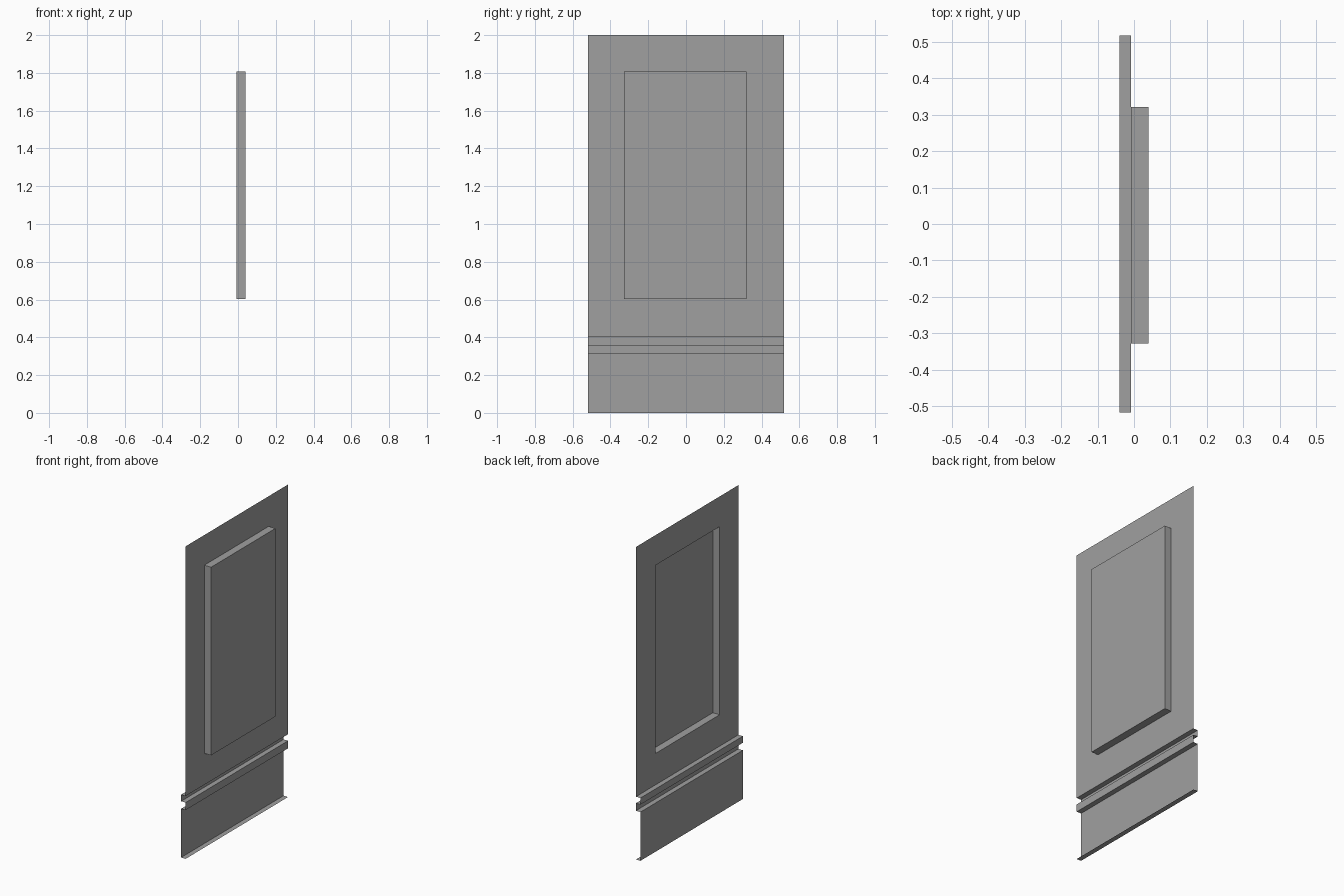
import bpy
import bmesh

cube = bpy.data.objects.get("Cube")
if cube:
    bpy.data.objects.remove(cube, do_unlink=True)

BACK, SHEET, FRONT = -0.04, -0.008, 0.04
HALF = 0.518

grey = bpy.data.materials.new("plain_grey")
grey.use_nodes = True
colour = (0.35, 0.35, 0.35, 1)
grey.diffuse_color = colour
grey.node_tree.nodes["Principled BSDF"].inputs["Base Color"].default_value = colour


def finish(bm, name):
    mesh = bpy.data.meshes.new(name)
    bm.to_mesh(mesh)
    bm.free()
    mesh.materials.append(grey)
    obj = bpy.data.objects.new(name, mesh)
    bpy.context.collection.objects.link(obj)
    return obj


def rectangle(bm, x, y0, y1, z0, z1):
    corners = [(y0, z0), (y1, z0), (y1, z1), (y0, z1)]
    return [bm.verts.new((x, y, z)) for y, z in corners]


def bridge(bm, outer, inner):
    for i in range(4):
        j = (i + 1) % 4
        bm.faces.new((outer[i], outer[j], inner[j], inner[i]))


# Thin upper sheet with a raised panel, open and hollow behind
bm = bmesh.new()
panel = (-0.329, 0.321, 0.603, 1.807)
edge = rectangle(bm, SHEET, -HALF, HALF, 0.402, 2)
base = rectangle(bm, SHEET, *panel)
raised = rectangle(bm, FRONT, *panel)
bridge(bm, edge, base)
bridge(bm, base, raised)
bm.faces.new(raised)
finish(bm, "embossed_upper_panel")

# Folded lower strip: rib, groove, kick plate and bottom lip
bm = bmesh.new()
profile = [(SHEET, 0.402), (BACK, 0.402), (BACK, 0.36), (SHEET, 0.36),
           (SHEET, 0.312), (BACK, 0.312), (BACK, 0), (SHEET, 0)]
rows = [[bm.verts.new((x, y, z)) for y in (-HALF, HALF)] for x, z in profile]
for upper, lower in zip(rows, rows[1:]):
    bm.faces.new((lower[0], lower[1], upper[1], upper[0]))
finish(bm, "folded_lower_panel")
